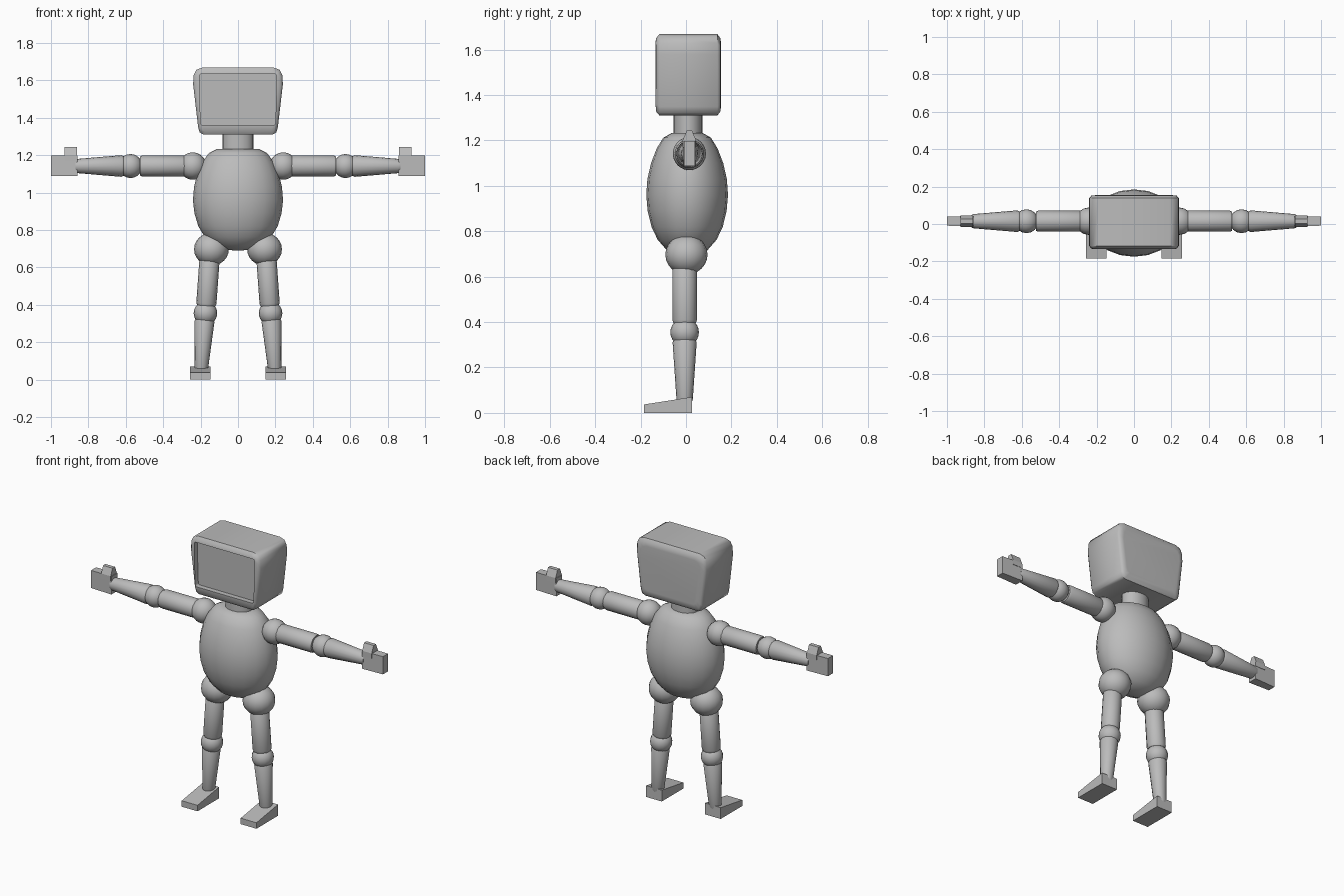
import bpy, bmesh, math
from mathutils import Vector, Matrix

if "Cube" in bpy.data.objects:
    bpy.data.objects.remove(bpy.data.objects["Cube"])

grey = bpy.data.materials.new("grey")
grey.diffuse_color = (0.5, 0.5, 0.5, 1)
grey.use_nodes = True
grey.node_tree.nodes["Principled BSDF"].inputs["Base Color"].default_value = grey.diffuse_color


def finish(name, bm, smooth=50, mirror=False):
    bmesh.ops.recalc_face_normals(bm, faces=bm.faces)
    me = bpy.data.meshes.new(name)
    bm.to_mesh(me)
    bm.free()
    me.materials.append(grey)
    ob = bpy.data.objects.new(name, me)
    bpy.context.collection.objects.link(ob)
    if smooth:
        bpy.ops.object.select_all(action='DESELECT')
        ob.select_set(True)
        bpy.context.view_layer.objects.active = ob
        bpy.ops.object.shade_smooth_by_angle(angle=math.radians(smooth))
    if mirror:
        ob.modifiers.new("mirror", 'MIRROR')
    return ob


def skin(bm, rings):
    """Join rings of points into a closed shell with end caps."""
    vs = [[bm.verts.new(p) for p in r] for r in rings]
    n = len(vs[0])
    for a, b in zip(vs, vs[1:]):
        for i in range(n):
            j = (i + 1) % n
            bm.faces.new((a[i], a[j], b[j], b[i]))
    bm.faces.new(vs[0])
    bm.faces.new(vs[-1])


def limb(name, a, b, ra, rb):
    """Tapered round limb with slightly softened ends."""
    a, b = Vector(a), Vector(b)
    q = (b - a).to_track_quat('Z', 'Y')
    rings = []
    for t, k in ((0, .86), (.05, 1), (.95, 1), (1, .9)):
        r = (ra + (rb - ra) * t) * k
        rings.append([a.lerp(b, t) + q @ Vector((r * math.cos(u), r * math.sin(u), 0))
                      for u in (math.tau * i / 16 for i in range(16))])
    bm = bmesh.new()
    skin(bm, rings)
    finish(name, bm, 40, True)


def ball(name, c, r, rz=None):
    bm = bmesh.new()
    m = Matrix.Translation(c) @ Matrix.Diagonal((r, r, rz or r, 1))
    bmesh.ops.create_uvsphere(bm, u_segments=16, v_segments=12, radius=1, matrix=m)
    finish(name, bm, 60, True)


def lathe(name, cy, profile, smooth, n=20):
    """Upright elliptical body from (x radius, y radius, z) rows."""
    bm = bmesh.new()
    skin(bm, [[(rx * math.cos(math.tau * i / n), cy + ry * math.sin(math.tau * i / n), z)
               for i in range(n)] for rx, ry, z in profile])
    finish(name, bm, smooth)


# Head: rounded box narrowing downwards, with a recessed screen in front
half = [(.19, .179), (.222, .168), (.237, .14), (.24, .09), (.213, -.14), (.205, -.167), (.185, -.179)]
section = half + [(-x, z) for x, z in reversed(half)]


def head_ring(y, sx, sz, cz=1.489):
    return [(x * sx, y, cz + z * sz) for x, z in section]


def screen_ring(y):
    pts = [(.196, 1.635), (.203, 1.632), (.206, 1.625), (.206, 1.57), (.2, 1.37), (.197, 1.363), (.19, 1.36)]
    return [(x, y, z) for x, z in pts] + [(-x, y, z) for x, z in reversed(pts)]


bm = bmesh.new()
skin(bm, [screen_ring(-.103), screen_ring(-.134), head_ring(-.132, .95, .9), head_ring(-.117, 1, 1),
          head_ring(.138, 1, 1), head_ring(.152, .95, .9), head_ring(.154, .85, .77)])
finish("head", bm, 50)

# Neck and egg-shaped torso
lathe("neck", .009, [(.083, .064, 1.18), (.083, .064, 1.34)], 40)
lathe("torso", .005, [(.115, .07, 1.232), (.155, .105, 1.212), (.19, .134, 1.165), (.218, .159, 1.1),
                      (.235, .175, 1.03), (.241, .18, .96), (.233, .174, .89), (.212, .157, .82),
                      (.178, .13, .763), (.125, .09, .717), (.065, .045, .695), (.015, .01, .69)], 60)

# Arms
AY, AZ = .015, 1.142
ball("shoulder", (.242, AY, AZ), .073)
limb("upper_arm", (.27, AY, AZ), (.525, AY, AZ), .056, .056)
ball("elbow", (.575, AY, AZ), .064)
limb("forearm", (.61, AY, AZ), (.87, AY, AZ), .059, .037)


def wedge(name, rings):
    bm = bmesh.new()
    skin(bm, rings)
    finish(name, bm, 0, True)


def rect_x(x, t, z0, z1):
    return [(x, AY - t, z0), (x, AY + t, z0), (x, AY + t, z1), (x, AY - t, z1)]


def rect_z(z, x0, x1, y0, y1):
    return [(x0, y0, z), (x1, y0, z), (x1, y1, z), (x0, y1, z)]


# Hands with a tapered thumb on top
wedge("hand", [rect_x(.858, .029, 1.088, 1.198), rect_x(1.0, .024, 1.088, 1.198)])
wedge("thumb", [rect_z(1.17, .862, .927, AY - .03, AY + .03),
                rect_z(1.2, .862, .927, AY - .03, AY + .03),
                rect_z(1.243, .862, .927, AY - .012, AY + .012)])

# Legs
LY = -.006
ball("hip", (.142, .002, .697), .093, .088)
limb("thigh", (.152, LY, .645), (.17, LY, .395), .054, .054)
ball("knee", (.174, LY, .355), .063)
limb("shin", (.178, LY, .325), (.197, LY, .045), .054, .035)

# Wedge-shaped feet
wedge("foot", [[(x, -.185, 0), (x, .026, 0), (x, .026, .07), (x, -.185, .037)] for x in (.148, .256)])
